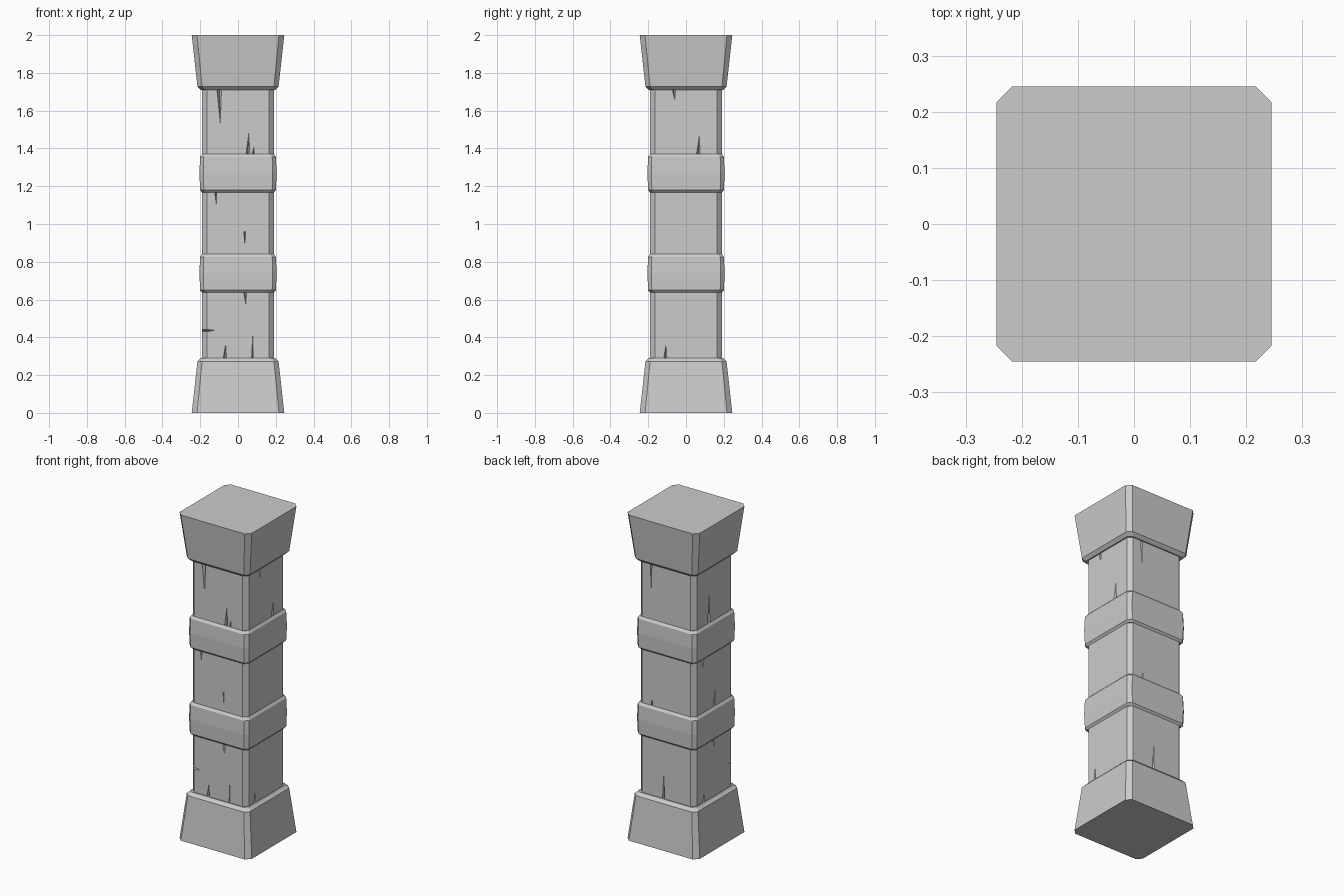
import bpy
import bmesh
from mathutils import Matrix, Vector
from math import radians

if "Cube" in bpy.data.objects:
    bpy.data.objects.remove(bpy.data.objects["Cube"], do_unlink=True)

stone = bpy.data.materials.new("grey stone")
stone.use_nodes = True
GREY = (0.6, 0.6, 0.6, 1.0)
stone.diffuse_color = GREY
stone.node_tree.nodes["Principled BSDF"].inputs["Base Color"].default_value = GREY


def make_object(name, bm):
    bmesh.ops.recalc_face_normals(bm, faces=bm.faces)
    mesh = bpy.data.meshes.new(name)
    bm.to_mesh(mesh)
    bm.free()
    mesh.materials.append(stone)
    obj = bpy.data.objects.new(name, mesh)
    bpy.context.collection.objects.link(obj)
    return obj


def chamfered_block(name, levels):
    """Loft square rings with cut corners; levels are (z, half width, chamfer)."""
    bm = bmesh.new()
    rings = []
    for z, h, c in levels:
        k = h - c
        outline = [(k, -h), (h, -k), (h, k), (k, h), (-k, h), (-h, k), (-h, -k), (-k, -h)]
        rings.append([bm.verts.new((x, y, z)) for x, y in outline])
    for low, high in zip(rings, rings[1:]):
        for i in range(8):
            j = (i + 1) % 8
            bm.faces.new((low[i], low[j], high[j], high[i]))
    bm.faces.new(rings[0])
    bm.faces.new(rings[-1])
    return make_object(name, bm)


# Flared base, and the same block turned over as the cap
flare = [(0, 0.245, 0.028), (0.272, 0.215, 0.025), (0.29, 0.197, 0.023)]
chamfered_block("base", flare)
chamfered_block("cap", [(2 - z, h, c) for z, h, c in reversed(flare)])

# Two slightly bulging bands
band = [(-0.102, 0.19, 0.02), (-0.09, 0.201, 0.02), (0, 0.204, 0.02),
        (0.085, 0.201, 0.02), (0.1, 0.19, 0.02)]
for name, mid in (("lower_band", 0.74), ("upper_band", 1.27)):
    chamfered_block(name, [(mid + z, h, c) for z, h, c in band])

# Shaft
HALF = 0.19
shaft = chamfered_block("shaft", [(0.2, HALF, 0.025), (1.8, HALF, 0.025)])

# Cracks per side: (distance across, z of wide end, z of tip, width)
cracks = {
    0: [(-0.1, 1.73, 1.52, 0.026), (0.052, 1.36, 1.49, 0.022), (0.08, 1.36, 1.41, 0.015),
        (-0.118, 1.18, 1.1, 0.012), (0.035, 0.96, 0.88, 0.009), (0.037, 0.65, 0.57, 0.018),
        (-0.07, 0.28, 0.37, 0.02), (0.076, 0.28, 0.43, 0.008)],
    90: [(-0.065, 1.73, 1.65, 0.022), (0.065, 1.36, 1.47, 0.022), (-0.11, 0.28, 0.37, 0.018)],
    180: [(-0.105, 1.73, 1.53, 0.012), (-0.1, 0.83, 0.89, 0.012), (-0.02, 0.28, 0.46, 0.014)],
    270: [(-0.05, 1.36, 1.56, 0.022), (-0.11, 1.18, 1.1, 0.018), (0.005, 0.83, 0.95, 0.016),
          (-0.005, 0.65, 0.59, 0.014), (-0.1, 0.28, 0.36, 0.018)],
}


def add_wedge(bm, root, tip, across, depth, turn):
    """Tetrahedron that cuts a V-shaped crack tapering from root to tip."""
    points = (root - across / 2, root + across / 2, root + depth, tip)
    a, b, c, d = [bm.verts.new(turn @ p) for p in points]
    for tri in ((a, b, c), (a, b, d), (b, c, d), (c, a, d)):
        bm.faces.new(tri)


bm = bmesh.new()
surface = -HALF - 0.002
for angle, marks in cracks.items():
    turn = Matrix.Rotation(radians(angle), 3, "Z")
    for x, z_root, z_tip, width in marks:
        add_wedge(bm, Vector((x, surface, z_root)), Vector((x + width / 4, surface, z_tip)),
                  Vector((width * 1.1, 0, 0)), Vector((0, 0.03, 0)), turn)
# Sideways nick across the front corner
add_wedge(bm, Vector((-0.2, surface, 0.435)), Vector((-0.12, surface, 0.437)),
          Vector((0, 0, 0.022)), Vector((0, 0.06, 0)), Matrix.Identity(3))
cutter = make_object("crack_cutter", bm)
cutter.hide_render = True

# Cut the cracks, then drop the cutter
cut = shaft.modifiers.new("cracks", "BOOLEAN")
cut.operation = "DIFFERENCE"
cut.solver = "EXACT"
cut.object = cutter
bpy.context.view_layer.objects.active = shaft
bpy.ops.object.modifier_apply(modifier=cut.name)
bpy.data.objects.remove(cutter, do_unlink=True)
